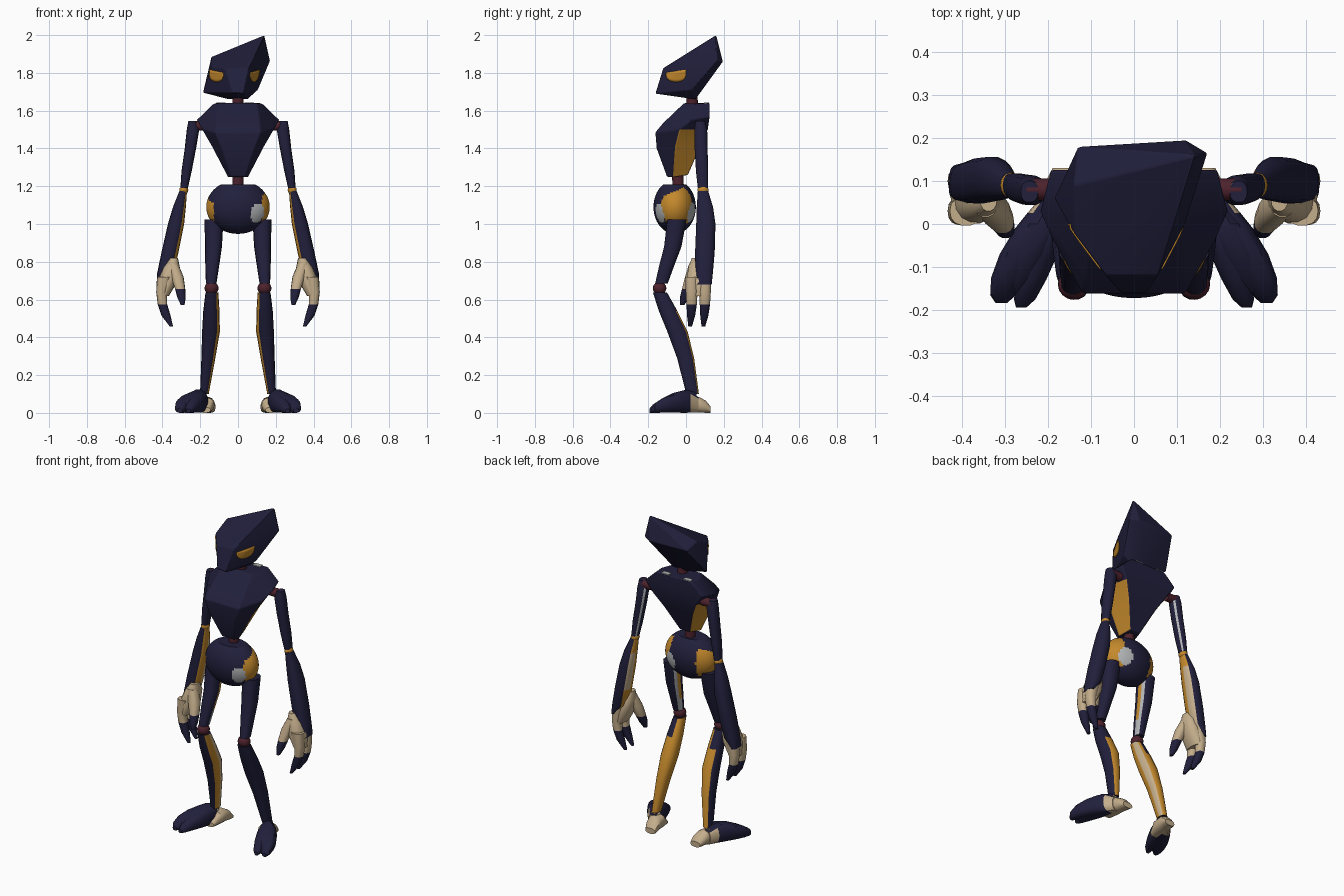
import bpy, bmesh, math
from mathutils import Vector, Matrix
from mathutils.bvhtree import BVHTree

cube = bpy.data.objects.get("Cube")
if cube:
    bpy.data.objects.remove(cube, do_unlink=True)

NAVY, ORANGE, CREAM, RED, GREY = range(5)
PALETTE = [("navy", (0.015, 0.014, 0.045)), ("orange", (0.55, 0.25, 0.025)),
           ("cream", (0.55, 0.42, 0.26)), ("dark_red", (0.075, 0.016, 0.026)),
           ("pale_grey", (0.45, 0.46, 0.47))]
mats = []
for label, rgb in PALETTE:
    m = bpy.data.materials.new(label)
    m.use_nodes = True
    m.diffuse_color = (*rgb, 1)
    m.node_tree.nodes["Principled BSDF"].inputs["Base Color"].default_value = (*rgb, 1)
    mats.append(m)
parts = []


def finish(name, bm, colour, bevel=0):
    """Turn a bmesh into an object; colour is an index or a rule on (centre, normal)."""
    bmesh.ops.recalc_face_normals(bm, faces=bm.faces[:])
    for f in bm.faces:
        f.material_index = colour(f.calc_center_median(), f.normal) if callable(colour) else colour
    mesh = bpy.data.meshes.new(name)
    bm.to_mesh(mesh)
    bm.free()
    for m in mats:
        mesh.materials.append(m)
    ob = bpy.data.objects.new(name, mesh)
    bpy.context.collection.objects.link(ob)
    if bevel:
        mod = ob.modifiers.new("soft_edges", "BEVEL")
        mod.width, mod.segments = bevel, 2
    parts.append(ob)
    return ob


def skin(rings):
    """Bridge equal rings of points and cap both ends."""
    bm = bmesh.new()
    loops = [[bm.verts.new(p) for p in r] for r in rings]
    n = len(loops[0])
    for a, b in zip(loops, loops[1:]):
        for i in range(n):
            j = (i + 1) % n
            bm.faces.new((a[i], a[j], b[j], b[i]))
    bm.faces.new(loops[0])
    bm.faces.new(loops[-1])
    return bm


def ring(c, u, v, ru, rv, n=14, power=0.85):
    def se(t):
        return math.copysign(abs(t) ** power, t)
    angles = [2 * math.pi * i / n for i in range(n)]
    return [Vector(c) + u * ru * se(math.cos(a)) + v * rv * se(math.sin(a)) for a in angles]


X, Y, Z = Vector((1, 0, 0)), Vector((0, 1, 0)), Vector((0, 0, 1))


def limb(name, s, sections, colour):
    """Upright limb: sections of (x, y, z, x radius, y radius)."""
    finish(name, skin([ring((s * x, y, z), X, Y, rx, ry) for x, y, z, rx, ry in sections]), colour)


def lobe(name, s, sections, colour):
    """Part lying on the ground: sections of (x, y, half width, height)."""
    finish(name, skin([ring((s * x, y, h / 2), X, Z, w, h / 2) for x, y, w, h in sections]), colour)


def ball(name, c, radii, colour, u=12, v=8, top=None):
    bm = bmesh.new()
    bmesh.ops.create_uvsphere(bm, u_segments=u, v_segments=v, radius=1,
                              matrix=Matrix.Translation(c) @ Matrix.Diagonal((*radii, 1)))
    if top:
        for p in bm.verts:
            p.co.z = min(p.co.z, top)
    finish(name, bm, colour)


def rod(name, a, b, r, colour):
    a, b = Vector(a), Vector(b)
    bm = bmesh.new()
    turn = (b - a).to_track_quat("Z", "Y").to_matrix().to_4x4()
    bmesh.ops.create_cone(bm, cap_ends=True, segments=14, radius1=r, radius2=r, depth=(b - a).length,
                          matrix=Matrix.Translation((a + b) / 2) @ turn)
    finish(name, bm, colour)


# Head: a tilted faceted wedge with overhanging brows
bm = bmesh.new()
for p in [(.14, .16, 2), (.17, .165, 1.865), (.12, .195, 1.86), (-.13, .18, 1.86), (-.14, .09, 1.885),
          (-.185, .06, 1.695), (-.14, -.02, 1.835), (-.065, -.12, 1.82), (.055, -.12, 1.825), (.118, 0, 1.838),
          (-.03, -.16, 1.695), (.03, -.16, 1.69), (.105, .03, 1.71), (.05, .05, 1.66), (-.05, .05, 1.66)]:
    bm.verts.new(p)
hull = bmesh.ops.convex_hull(bm, input=bm.verts[:])
bmesh.ops.delete(bm, geom=hull["geom_interior"], context="VERTS")
bm.normal_update()
tree = BVHTree.FromBMesh(bm)
finish("head", bm, NAVY, 0.004)

# Eyes: thin plates under the brows, flat on top and round below
for s, side in ((1, "left"), (-1, "right")):
    bm = bmesh.new()
    grid = []
    for i in range(13):
        t = -1 + i / 6
        bottom = 1.785 - 0.033 * math.sqrt(max(0, 1 - t * t))
        top = 1.81 + 0.008 * t
        column = []
        for k in range(5):
            start = Vector((s, -0.052 + 0.052 * t, bottom + (top - bottom) * k / 4))
            hit = tree.ray_cast(start, Vector((-s, 0, 0)))
            column.append(bm.verts.new(hit[0] + hit[1] * 0.002))
        grid.append(column)
    for a, b in zip(grid, grid[1:]):
        for k in range(4):
            bm.faces.new((a[k], b[k], b[k + 1], a[k + 1]))
    mod = finish(side + "_eye", bm, ORANGE).modifiers.new("plate", "SOLIDIFY")
    mod.thickness, mod.offset = 0.004, 0

# Chest: tapered shell, each level given as front, side and back points
levels = [[(.04, -.1, 1.25), (.052, -.07, 1.245), (.035, .01, 1.26)],
          [(.088, -.155, 1.4), (.138, -.058, 1.41), (.1, .075, 1.41)],
          [(.12, -.162, 1.485), (.19, -.035, 1.5), (.15, .115, 1.5)],
          [(.115, -.12, 1.535), (.22, .03, 1.55), (.195, .125, 1.57)],
          [(.1, -.01, 1.64), (.13, .05, 1.635), (.12, .125, 1.64)]]
rings = [[Vector(p) for p in lv] + [Vector((-x, y, z)) for x, y, z in reversed(lv)] for lv in levels]
finish("chest", skin(rings), lambda c, n: ORANGE if abs(n.x) > 0.45 and n.y > 0 and c.z < 1.5 else NAVY, 0.006)

# Pale chips on the back of the chest top
for name, x in (("left_chip", .06), ("right_chip", -.09)):
    bm = bmesh.new()
    bmesh.ops.create_cube(bm, size=1, matrix=Matrix.Translation((x, .108, 1.64)) @ Matrix.Diagonal((.05, .028, .008, 1)))
    finish(name, bm, GREY)


# Pelvis: an egg with orange flanks and two rounded pale patches
def pelvis_rule(c, n):
    for spot in ((.105, -.145, 1.055), (.085, .03, 1.06)):
        d = c - Vector(spot)
        if (d.x / .042) ** 2 + (d.y / .042) ** 2 + (d.z / .055) ** 2 < 1:
            return GREY
    edge = 0.128 if c.y < -.05 else 0.09
    return ORANGE if abs(c.x) > edge and 1.0 < c.z < 1.17 + 0.45 * c.y + 0.03 * (c.x > 0) else NAVY


ball("pelvis", (0, -.06, 1.09), (.168, .112, .142), pelvis_rule, 72, 56, 1.21)
rod("neck", (0, .035, 1.6), (0, .03, 1.7), .03, RED)
rod("waist", (0, -.04, 1.17), (0, -.045, 1.28), .03, RED)

for s, side in ((1, "left_"), (-1, "right_")):
    # Colour rules for the inward faces of the limbs
    def upper_arm_rule(c, n, s=s):
        return GREY if -s * n.x > 0.5 and n.y > 0.35 and abs(n.z) < 0.5 else NAVY

    def thigh_rule(c, n, s=s):
        if -s * n.x < 0.55 or n.y < 0.05:
            return NAVY
        return GREY if n.y > 0.4 or c.z < 0.8 else ORANGE

    def shin_rule(c, n, s=s):
        if -s * n.x < 0.3 or n.y < -0.75:
            return ORANGE if n.y > 0.8 and c.z < 0.5 and abs(n.z) < 0.6 else NAVY
        return CREAM if s < 0 and 0.1 < n.y < 0.75 else ORANGE

    def forearm_rule(c, n, s=s):
        if -s * n.x < 0.55 or abs(n.y) > 0.75:
            return NAVY
        return CREAM if n.y > 0.05 and c.z < 1.1 and (s < 0 or c.z > 0.88) else ORANGE

    def toe_rule(c, n):
        return CREAM if c.y > 0.025 and c.z < 0.09 else NAVY

    # Arm
    rod(side + "shoulder_joint", (s * .17, .08, 1.52), (s * .25, .08, 1.52), .026, RED)
    limb(side + "upper_arm", s, [(.243, .075, 1.545, .02, .025), (.238, .078, 1.5, .033, .035),
         (.252, .08, 1.4, .03, .035), (.272, .085, 1.28, .027, .033), (.285, .09, 1.19, .02, .028)],
         upper_arm_rule)
    ball(side + "elbow", (s * .287, .09, 1.18), (.024, .03, .024), ORANGE)
    limb(side + "forearm", s, [(.29, .09, 1.175, .02, .028), (.31, .1, 1.09, .034, .044),
         (.328, .105, 1.0, .043, .052), (.36, .1, .85, .045, .053), (.385, .096, .74, .043, .047),
         (.414, .094, .68, .017, .043)], forearm_rule)
    # Hand with a thumb and two fingers
    limb(side + "palm", s, [(.338, .06, .82, .02, .03), (.352, .066, .77, .044, .054),
         (.372, .064, .7, .054, .064), (.395, .064, .62, .03, .06)], CREAM)
    limb(side + "thumb", s, [(.345, .05, .79, .028, .034), (.322, .03, .72, .034, .036),
         (.306, .008, .655, .027, .03), (.299, -.008, .61, .022, .025), (.293, -.02, .572, .01, .012)],
         lambda c, n: NAVY if c.z < 0.655 else CREAM)
    for tag, y in (("front_finger", .03), ("back_finger", .1)):
        limb(side + tag, s, [(.39, y, .72, .038, .034), (.405, y, .64, .028, .032),
             (.4, y, .575, .025, .028), (.381, y - .003, .515, .024, .022), (.353, y - .008, .458, .009, .01)],
             lambda c, n: NAVY if c.z < 0.575 else CREAM)
    # Leg
    limb(side + "thigh", s, [(.127, -.048, 1.025, .05, .052), (.13, -.07, .88, .045, .047),
         (.137, -.105, .77, .036, .04), (.142, -.13, .685, .028, .034)], thigh_rule)
    ball(side + "knee", (s * .14, -.14, .66), (.037, .036, .034), RED, 16, 10)
    limb(side + "shin", s, [(.138, -.138, .638, .034, .038), (.141, -.095, .54, .043, .05),
         (.143, -.045, .43, .047, .055), (.157, -.002, .29, .037, .046), (.178, .035, .1, .023, .034)], shin_rule)
    # Foot: two toes joined by an instep, and a flared heel
    lobe(side + "outer_toe", s, [(.19, .065, .024, .085), (.208, .025, .04, .11), (.226, -.01, .05, .116),
         (.262, -.07, .05, .1), (.29, -.125, .042, .078), (.304, -.165, .03, .05), (.308, -.183, .014, .025)], toe_rule)
    lobe(side + "inner_toe", s, [(.18, .06, .022, .085), (.19, .025, .034, .11), (.197, -.01, .038, .116),
         (.215, -.07, .038, .1), (.238, -.13, .034, .075), (.254, -.175, .025, .045), (.262, -.194, .012, .022)], toe_rule)
    lobe(side + "instep", s, [(.188, .055, .02, .11), (.21, 0, .05, .124), (.24, -.07, .05, .106),
         (.264, -.13, .035, .076), (.274, -.16, .02, .045)], toe_rule)
    lobe(side + "heel", s, [(.175, -.03, .03, .03), (.17, .02, .045, .08), (.167, .07, .044, .085),
         (.16, .105, .042, .065), (.155, .13, .034, .035)], CREAM)

# Smooth rounded parts while keeping facet edges crisp
bpy.ops.object.select_all(action="DESELECT")
for ob in parts:
    ob.select_set(True)
bpy.context.view_layer.objects.active = parts[0]
bpy.ops.object.shade_smooth_by_angle(angle=math.radians(32))
